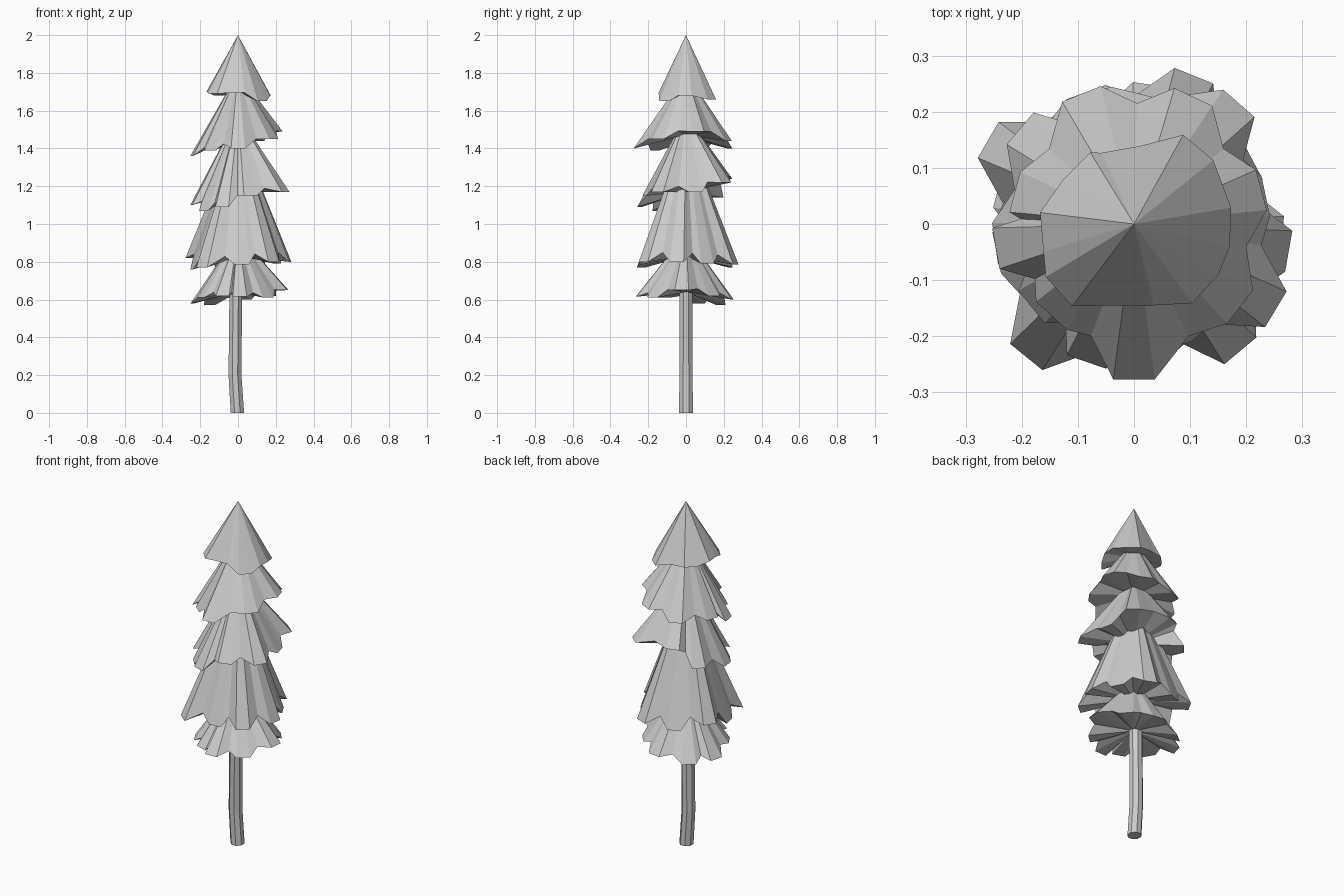
import bpy, bmesh
from math import cos, sin, radians, pi

if "Cube" in bpy.data.objects:
    bpy.data.objects.remove(bpy.data.objects["Cube"])


def finish(bm, name):
    bmesh.ops.recalc_face_normals(bm, faces=bm.faces)
    me = bpy.data.meshes.new(name)
    bm.to_mesh(me)
    bm.free()
    ob = bpy.data.objects.new(name, me)
    bpy.context.collection.objects.link(ob)


def tier(name, apex, root, lobes, half=0.037, notch=0.86, lift=0.07):
    """Ragged cone: each lobe (angle, radius, z) has a flat tip, with notches between."""
    bm = bmesh.new()
    top = bm.verts.new((0, 0, apex))
    under = bm.verts.new((0, 0, root))
    rim = []
    for i, (a, r, z) in enumerate(lobes):
        a = radians(a)
        for s in (-half, half):
            rim.append(bm.verts.new((r * cos(a) - s * sin(a), r * sin(a) + s * cos(a), z)))
        if not notch:
            continue
        b, r2, z2 = lobes[(i + 1) % len(lobes)]
        b = radians(b)
        if b < a:
            b += 2 * pi
        m, rm, zm = (a + b) / 2, notch * (r + r2) / 2, (z + z2) / 2
        zm += (apex - zm) * lift
        rim.append(bm.verts.new((rm * cos(m), rm * sin(m), zm)))
    for i, v in enumerate(rim):
        w = rim[(i + 1) % len(rim)]
        bm.faces.new((top, v, w))
        bm.faces.new((under, w, v))
    finish(bm, name)


# Foliage tiers, top to bottom
tier("foliage_top", 2.0, 1.70,
     [(50, .178, 1.66), (100, .135, 1.68), (135, .145, 1.68), (185, .165, 1.70),
      (222, .18, 1.69), (270, .145, 1.695), (318, .172, 1.65), (358, .172, 1.68)],
     half=.035, notch=None)
tier("foliage_upper", 1.80, 1.47,
     [(15, .235, 1.49), (65, .25, 1.44), (112, .25, 1.40), (165, .22, 1.39),
      (190, .25, 1.36), (228, .22, 1.39), (270, .277, 1.40), (322, .24, 1.45)])
tier("foliage_middle", 1.58, 1.17,
     [(12, .24, 1.17), (49, .285, 1.22), (108, .245, 1.24), (140, .265, 1.14),
      (188, .25, 1.10), (219, .235, 1.07), (251, .26, 1.09), (287, .23, 1.15),
      (329, .295, 1.17)])
tier("foliage_lower", 1.50, 0.83,
     [(28, .24, .79), (68, .285, .785), (110, .25, .77), (150, .30, .82),
      (192, .25, .76), (231, .305, .77), (275, .245, .785), (310, .295, .80), (350, .28, .80)])
tier("foliage_bottom", 0.95, 0.64,
     [(40, .23, .62), (82, .25, .60), (129, .24, .57), (165, .25, .58),
      (210, .23, .61), (250, .24, .62), (272, .265, .615), (312, .24, .61), (355, .265, .65)])

# Slightly bent trunk
SIDES, RADIUS = 8, 0.039
bm = bmesh.new()
rings = []
for x, z, k in ((-.003, 0, .98), (-.016, .2, .95), (-.012, .62, .93), (0, .9, .6)):
    rings.append([bm.verts.new((x + RADIUS * k * cos((i + .5) * 2 * pi / SIDES),
                                RADIUS * 1.03 * k * sin((i + .5) * 2 * pi / SIDES), z))
                  for i in range(SIDES)])
for lo, hi in zip(rings, rings[1:]):
    for i in range(SIDES):
        j = (i + 1) % SIDES
        bm.faces.new((lo[i], lo[j], hi[j], hi[i]))
bm.faces.new(rings[0][::-1])
bm.faces.new(rings[-1])
finish(bm, "trunk")
